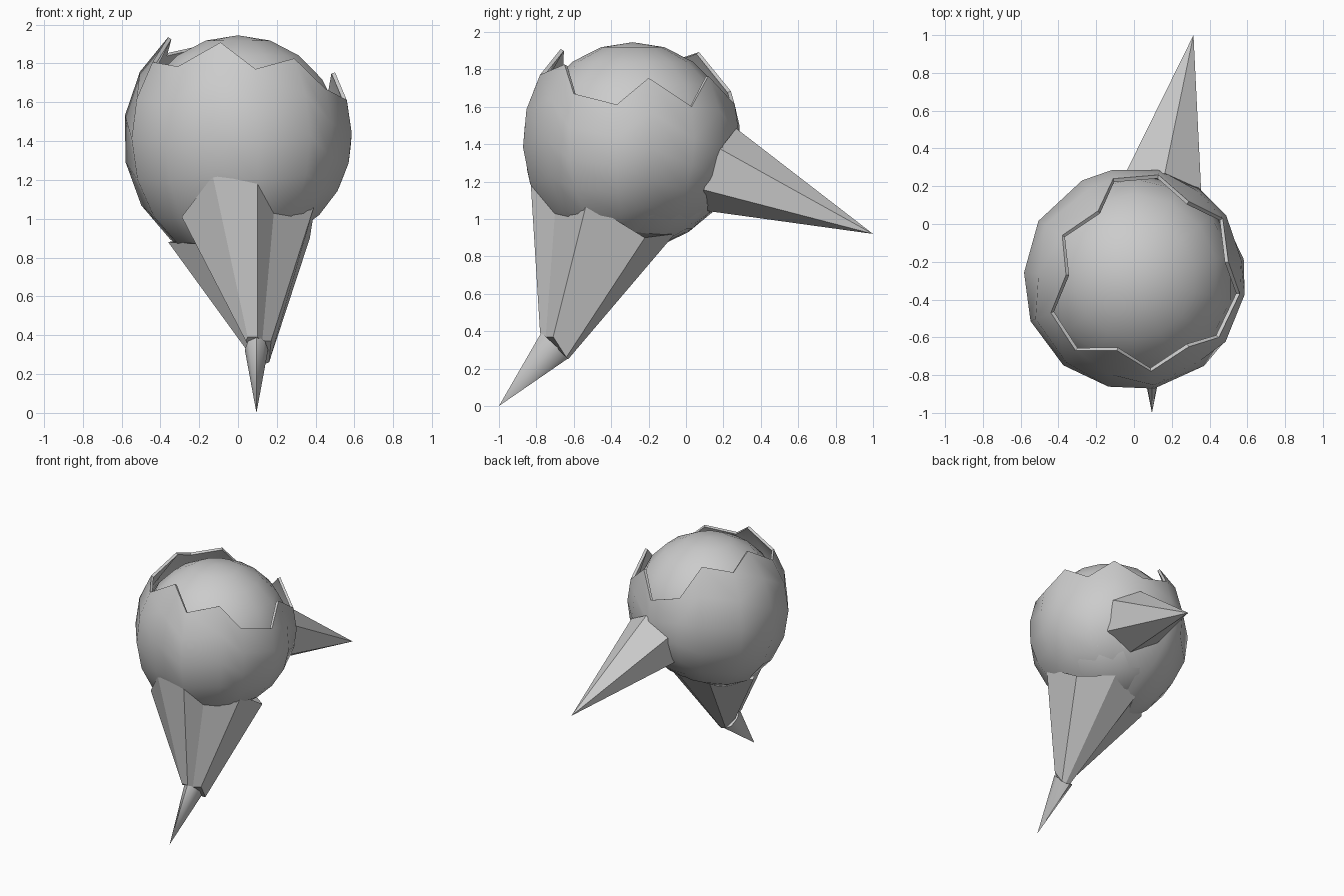
import bpy, bmesh, math
from mathutils import Vector

if "Cube" in bpy.data.objects:
    bpy.data.objects.remove(bpy.data.objects["Cube"])

C = Vector((0, -0.29, 1.42))      # shell centre
R, H = 0.592, 0.65                # shell radii


def make(name, verts, faces, smooth=None):
    me = bpy.data.meshes.new(name)
    me.from_pydata(verts, [], faces)
    bm = bmesh.new()
    bm.from_mesh(me)
    bmesh.ops.recalc_face_normals(bm, faces=bm.faces)
    bm.to_mesh(me)
    bm.free()
    ob = bpy.data.objects.new(name, me)
    bpy.context.collection.objects.link(ob)
    if smooth:
        shade(ob, smooth)
    return ob


def shade(ob, angle):
    bpy.ops.object.select_all(action='DESELECT')
    ob.select_set(True)
    bpy.context.view_layer.objects.active = ob
    bpy.ops.object.shade_smooth_by_angle(angle=math.radians(angle))


def bridge(a, b, n):
    return [(a + i, a + (i + 1) % n, b + (i + 1) % n, b + i) for i in range(n)]


def spike(name, base, tip, r, sides, turn=0, smooth=None, squash=1):
    base, tip = Vector(base), Vector(tip)
    q = (tip - base).to_track_quat('Z', 'Y')
    pts = [base + q @ Vector((squash * r * math.cos(a), r * math.sin(a), 0))
           for a in (turn + i * math.tau / sides for i in range(sides))]
    faces = [(i, (i + 1) % sides, sides) for i in range(sides)] + [tuple(range(sides))]
    return make(name, pts + [tip], faces, smooth)


# Cracked outer shell: jagged rim in plan, heights follow the egg surface
rim = [(.56, -.37), (.50, -.20), (.47, .03), (.29, .12), (.13, .26),
       (-.11, .24), (-.19, .07), (-.38, -.06), (-.36, -.27), (-.44, -.47),
       (-.31, -.67), (-.09, -.67), (.09, -.78), (.29, -.65), (.45, -.60)]
n, rings = len(rim), 7
verts = []
for k in range(rings):
    for x, y in rim:
        d = Vector((x - C.x, y - C.y))
        ang = math.atan2(d.y, d.x)
        start = math.asin(min(d.length / R, 1))
        ph = start + (math.radians(165) - start) * k / (rings - 1)
        # the lower half is flatter towards the back right
        low_h = 0.61 - 0.045 * (math.sin(ang) + math.cos(ang))
        h = H if ph < math.pi / 2 else low_h
        verts.append(C + Vector((R * math.sin(ph) * math.cos(ang),
                                 R * math.sin(ph) * math.sin(ang), h * math.cos(ph))))
faces = [f for k in range(rings - 1) for f in bridge(k * n, (k + 1) * n, n)]
faces.append(tuple(range((rings - 1) * n, rings * n)))
shell = make("cracked_shell", verts, faces)
mod = shell.modifiers.new("thickness", 'SOLIDIFY')
mod.thickness, mod.offset = 0.02, -1
bpy.context.view_layer.objects.active = shell
bpy.ops.object.modifier_apply(modifier=mod.name)
shade(shell, 40)

# Inner ball showing through the opening
bpy.ops.mesh.primitive_uv_sphere_add(segments=14, ring_count=10, radius=0.55,
                                     location=(0, -0.285, 1.395))
ball = bpy.context.object
ball.name = "inner_ball"
shade(ball, 60)

# Rear spike
spike("rear_spike", (.145, .18, 1.265), (.315, 1.0, .92), .237, 6, math.pi / 6)

# Faceted lower funnel: wide ring lofted to a narrow ring
top = [(-.13, -.83, 1.22), (.10, -.83, 1.19), (.185, -.70, 1.04), (.40, -.53, 1.09),
       (.37, -.22, .90), (.13, -.06, .92), (-.14, -.08, .92), (-.36, -.34, .88),
       (-.20, -.60, .87), (-.29, -.69, 1.01)]
low = [(.05, -.78, .39), (.10, -.78, .39), (.125, -.75, .37), (.17, -.71, .37),
       (.16, -.64, .26), (.13, -.63, .25), (.09, -.63, .26), (.04, -.68, .33),
       (.05, -.71, .35), (.04, -.76, .37)]
m = len(top)
make("lower_funnel", top + low,
     bridge(0, m, m) + [tuple(range(m)), tuple(range(m, 2 * m))])

# Smooth pointed foot
spike("foot_tip", (.095, -.70, .325), (.095, -1.0, 0), .10, 8, 0, 60, squash=0.6)
